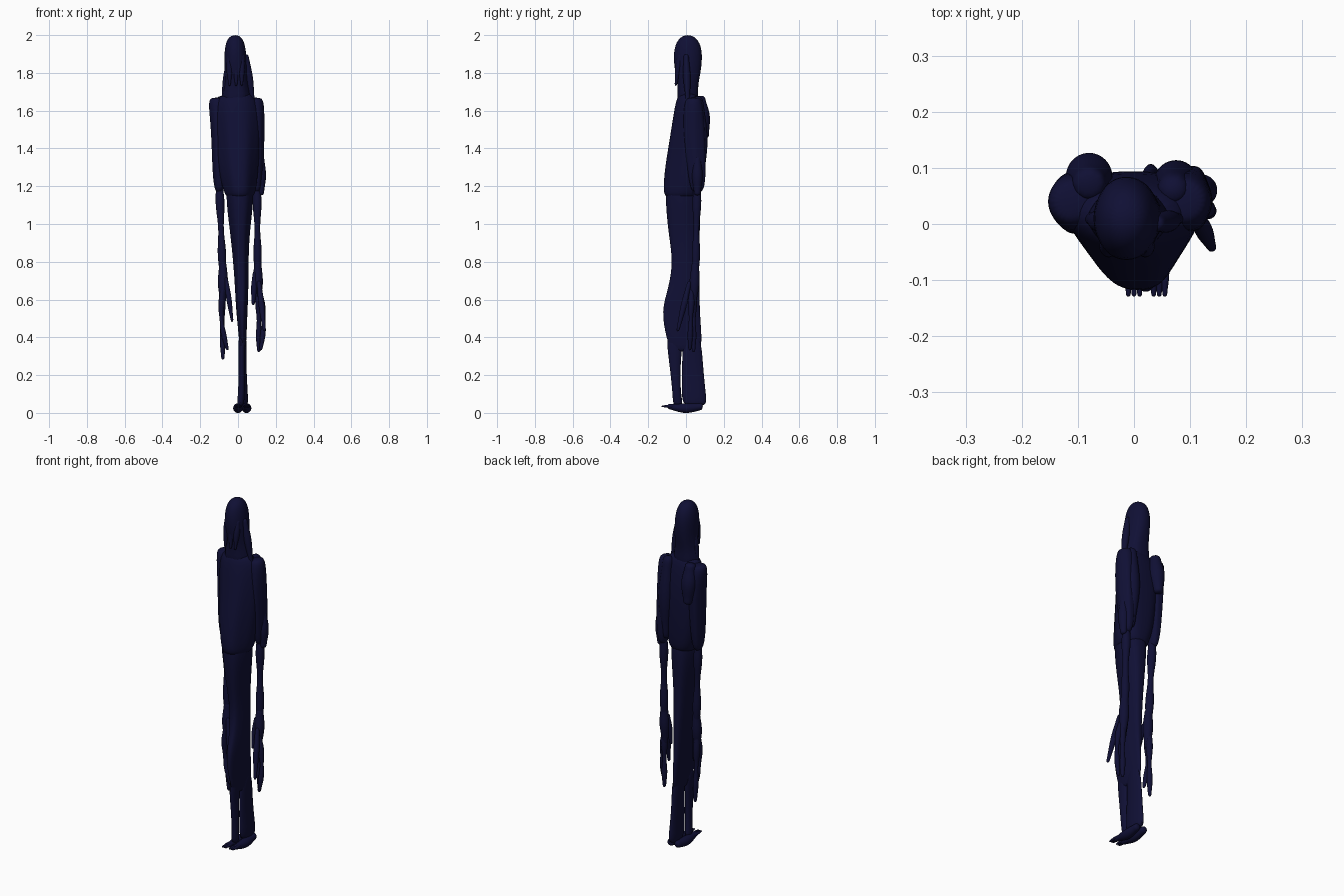
import bpy, bmesh, math
from mathutils import Vector

if "Cube" in bpy.data.objects:
    bpy.data.objects.remove(bpy.data.objects["Cube"])

navy = bpy.data.materials.new("dark navy")
navy.use_nodes = True
navy.diffuse_color = (.005, .005, .035, 1)
navy.node_tree.nodes["Principled BSDF"].inputs["Base Color"].default_value = navy.diffuse_color


def skin(name, rings):
    """Join rings of points into one closed smooth surface."""
    bm = bmesh.new()
    loops = [[bm.verts.new(point) for point in ring] for ring in rings]
    for low, high in zip(loops, loops[1:]):
        for i in range(len(low)):
            bm.faces.new((low[i - 1], low[i], high[i], high[i - 1]))
    bm.faces.new(loops[0])
    bm.faces.new(loops[-1])
    bmesh.ops.recalc_face_normals(bm, faces=bm.faces)
    mesh = bpy.data.meshes.new(name)
    bm.to_mesh(mesh)
    bm.free()
    mesh.materials.append(navy)
    mesh.shade_smooth()
    part = bpy.data.objects.new(name, mesh)
    bpy.context.collection.objects.link(part)
    smooth = part.modifiers.new("smooth", "SUBSURF")
    smooth.levels = smooth.render_levels = 2


def oval(z, width, depth, x=0, y=0, narrowing=0, ripple=0, sides=24):
    """Level oval ring, optionally narrower at the front and rippled like cloth."""
    ring = []
    for i in range(sides):
        angle = math.tau * i / sides
        fold = 1 + ripple * math.cos(angle * 6)
        across = math.cos(angle) * fold * (1 + narrowing * math.sin(angle))
        ring.append((x + across * width / 2, y + math.sin(angle) * fold * depth / 2, z))
    return ring


def limb(name, start, end, radius, taper=.3, knuckles=1, swell=.25, bow=(0, 0, 0), sides=10):
    """Bony tapering limb that swells between its joints and may bow sideways."""
    start, end, bow = Vector(start), Vector(end), Vector(bow)
    turn = (end - start).to_track_quat("Z", "Y")
    steps = 4 + 4 * knuckles
    rings = []
    for step in range(steps + 1):
        t = step / steps
        size = radius * (1 - taper * t) * (1 - swell * math.cos(math.tau * knuckles * t))
        center = start.lerp(end, t) + bow * math.sin(math.pi * t)
        rings.append([center + turn @ Vector((math.cos(a), math.sin(a), 0)) * size
                      for a in (math.tau * i / sides for i in range(sides))])
    skin(name, rings)


# Head with long hair spreading onto the shoulders
skin("head", [
    oval(z=2, width=.03, depth=.03, x=-.015, y=.01),
    oval(z=1.98, width=.09, depth=.11, x=-.015, y=.01),
    oval(z=1.91, width=.12, depth=.16, x=-.015, y=.01),
    oval(z=1.8, width=.12, depth=.14, x=-.01, y=.01, ripple=.02),
    oval(z=1.72, width=.13, depth=.1, x=-.01, y=.01, ripple=.03),
    oval(z=1.62, width=.17, depth=.13, x=-.01, y=.01, ripple=.03),
])
for x in (-.045, -.01, .02):
    limb("front_hair_lock", (x, -.03, 1.9), (x, -.055, 1.73), radius=.02, taper=.6)
for name, side in (("right", -1), ("left", 1)):
    limb(name + "_hair_lock", (side * .04, 0, 1.9), (side * .08, .01, 1.64), radius=.02)

# Torso in a long draped jacket, narrowing to the front
skin("torso", [
    oval(z=1.7, width=.1, depth=.08, y=.01),
    oval(z=1.66, width=.23, depth=.13, x=-.01, y=.01, narrowing=.2),
    oval(z=1.5, width=.24, depth=.18, y=.01, narrowing=.2, ripple=.03),
    oval(z=1.3, width=.21, depth=.21, y=-.01, narrowing=.2, ripple=.03),
    oval(z=1.17, width=.17, depth=.21, x=.01, y=-.02, narrowing=.2, ripple=.03),
    oval(z=1.13, width=.13, depth=.17, x=.01, y=-.02),
])
limb("right_shoulder_blade", (-.08, .07, 1.68), (-.08, .1, 1.45), radius=.04, taper=.2)
limb("left_shoulder_blade", (.07, .06, 1.68), (.08, .07, 1.2), radius=.04, bow=(0, .01, 0))

# Hips and thighs merged down to the knee
skin("thighs", [
    oval(z=1.25, width=.15, depth=.18, x=.01, y=-.02),
    oval(z=1.1, width=.14, depth=.19, x=.01, y=-.015, ripple=.03),
    oval(z=.95, width=.1, depth=.17, x=.01, y=-.01, ripple=.03),
    oval(z=.8, width=.08, depth=.14, x=.015, ripple=.03),
    oval(z=.66, width=.07, depth=.17, x=.02, y=-.01, ripple=.03),
    oval(z=.54, width=.06, depth=.21, x=.02, y=-.03, ripple=.03),
    oval(z=.4, width=.04, depth=.19, x=.025, y=-.01),
    oval(z=.32, width=.03, depth=.16, x=.025),
])

# Shins, one set in front of the other
skin("front_shin", [
    oval(z=.42, width=.04, depth=.1, x=.02, y=-.06),
    oval(z=.28, width=.035, depth=.06, x=.02, y=-.06),
    oval(z=.1, width=.035, depth=.04, x=.02, y=-.05),
    oval(z=.03, width=.04, depth=.06, x=.01, y=-.04),
])
skin("back_shin", [
    oval(z=.42, width=.04, depth=.1, x=.03, y=.03),
    oval(z=.25, width=.035, depth=.11, x=.025, y=.035),
    oval(z=.1, width=.045, depth=.13, x=.03, y=.04),
    oval(z=.03, width=.05, depth=.13, x=.03, y=.05),
])

# Feet with spread toes
for name, x in (("right", 0), ("left", .045)):
    limb(name + "_foot", (x, .09, .035), (x, -.1, .035), radius=.026, bow=(0, 0, -.01))
    for spread in (-.01, 0, .01):
        limb(name + "_toe", (x + spread, -.05, .035), (x + spread, -.13, .035), radius=.008)

# Arms hanging beside the body, thin below the elbow
for name, side, y, hand in (("right", -1, .03, -.08), ("left", 1, .06, .105)):
    skin(name + "_upper_arm", [
        oval(z=1.67, width=.06, depth=.06, x=side * .1 - .01, y=.04),
        oval(z=1.65, width=.1, depth=.1, x=side * .1 - .01, y=.04),
        oval(z=1.5, width=.08, depth=.12, x=side * .1, y=.04, ripple=.04),
        oval(z=1.25, width=.07, depth=.1, x=side * .1, y=y, ripple=.04),
        oval(z=1.16, width=.04, depth=.06, x=side * .1, y=y),
    ])
    limb(name + "_forearm", (side * .1, y, 1.25), (hand, y - .01, .7),
         radius=.021, taper=.1, knuckles=2)
    limb(name + "_palm", (hand, y - .01, .8), (hand, y - .02, .57), radius=.027)
limb("left_sleeve_cuff", (.12, .06, 1.36), (.12, .06, 1.15), radius=.026, taper=.1)

# Long bony fingers
limb("right_long_finger", (-.085, .02, .68), (-.08, .03, .28), radius=.017, knuckles=2)
limb("right_middle_finger", (-.08, 0, .66), (-.055, .01, .33), radius=.016, knuckles=2, bow=(-.02, 0, 0))
limb("right_thumb", (-.065, 0, .72), (-.03, -.03, .48), radius=.014)
limb("left_long_finger", (.11, .04, .66), (.11, .04, .32), radius=.017, knuckles=2)
limb("left_middle_finger", (.11, .03, .66), (.12, .02, .33), radius=.016, knuckles=2, bow=(.02, 0, 0))
limb("left_forefinger", (.11, .02, .7), (.14, -.045, .43), radius=.016)
limb("left_thumb", (.09, .04, .75), (.08, .02, .57), radius=.016)
